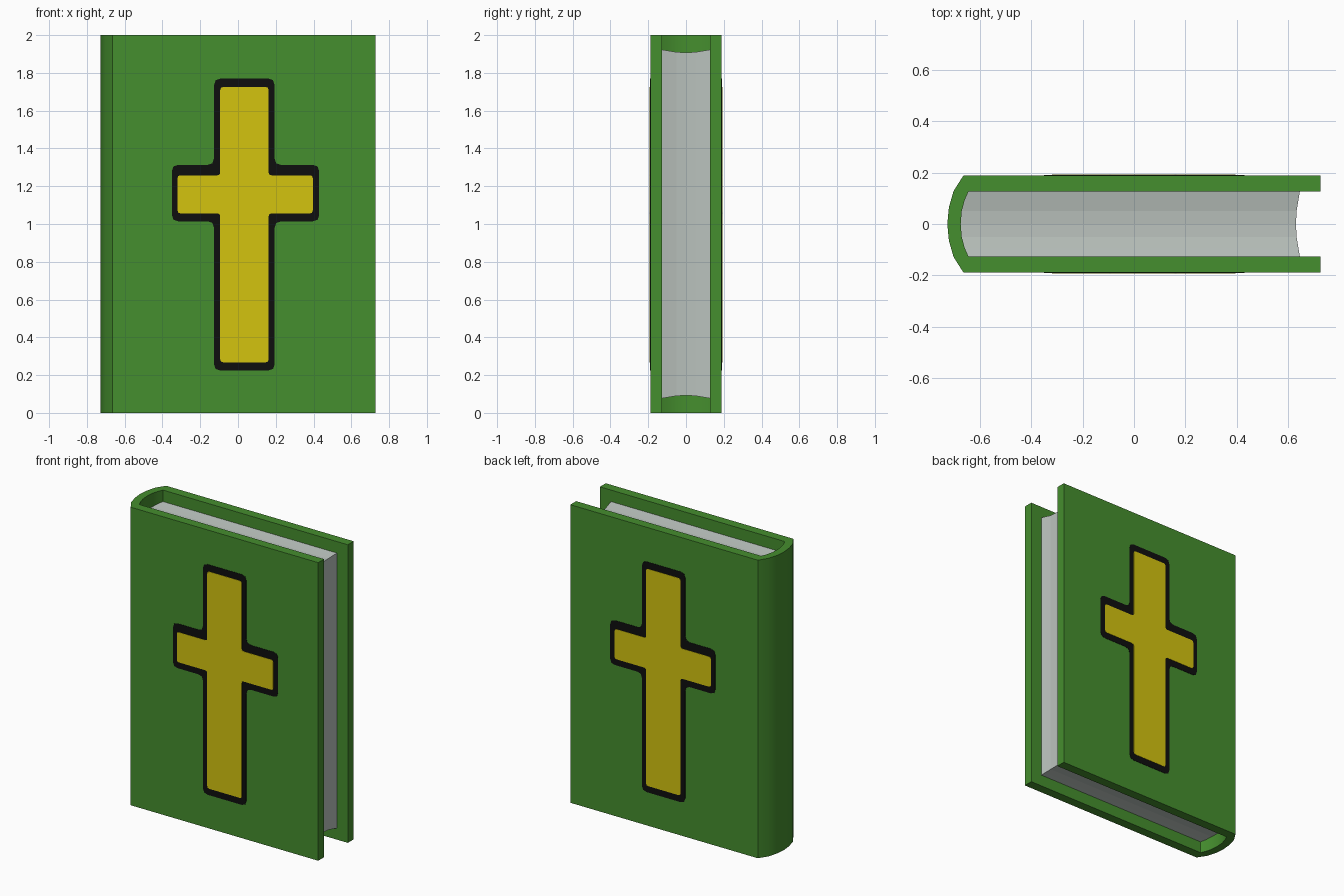
import bpy, bmesh, math
from mathutils import Vector

if "Cube" in bpy.data.objects:
    bpy.data.objects.remove(bpy.data.objects["Cube"])


def material(name, rgb):
    lin = [((c / 255 + 0.055) / 1.055) ** 2.4 for c in rgb]
    m = bpy.data.materials.new(name)
    m.diffuse_color = (*lin, 1)
    m.use_nodes = True
    m.node_tree.nodes["Principled BSDF"].inputs["Base Color"].default_value = m.diffuse_color
    return m


GREEN = material("cover green", (69, 142, 46))
PAPER = material("paper grey", (185, 193, 188))
BLACK = material("outline black", (14, 14, 14))
GOLD = material("cross yellow", (212, 196, 15))


def make_object(name, bm, mat):
    bmesh.ops.recalc_face_normals(bm, faces=bm.faces)
    mesh = bpy.data.meshes.new(name)
    bm.to_mesh(mesh)
    bm.free()
    mesh.materials.append(mat)
    ob = bpy.data.objects.new(name, mesh)
    bpy.context.collection.objects.link(ob)
    return ob


def mirrored(half):
    """Complete a half profile whose last point lies on y = 0."""
    return half + [(x, -y) for x, y in reversed(half[:-1])]


# Cover: one wrapped board with a rounded spine, extruded to full height
outer = mirrored([(0.727, -0.188), (-0.665, -0.188), (-0.703, -0.128),
                  (-0.721, -0.065), (-0.727, 0)])
inner = mirrored([(0.727, -0.126), (-0.645, -0.126), (-0.660, -0.092),
                  (-0.671, -0.050), (-0.675, 0)])
bm = bmesh.new()
a = [bm.verts.new((x, y, 0)) for x, y in outer]
b = [bm.verts.new((x, y, 0)) for x, y in inner]
base = [bm.faces.new((a[i], a[i + 1], b[i + 1], b[i])) for i in range(len(a) - 1)]
ext = bmesh.ops.extrude_face_region(bm, geom=base, use_keep_orig=True)
bmesh.ops.translate(bm, vec=(0, 0, 2),
                    verts=[v for v in ext["geom"] if isinstance(v, bmesh.types.BMVert)])
cover = make_object("cover", bm, GREEN)
bpy.context.view_layer.objects.active = cover
cover.select_set(True)
bpy.ops.object.shade_smooth_by_angle(angle=math.radians(35))

# Pages: rings through the thickness, hollowed slightly on three edges
bm = bmesh.new()
rings = []
for y, left, dip in [(-0.126, -0.645, 0), (-0.092, -0.660, 0.006), (-0.05, -0.671, 0.013),
                     (0, -0.675, 0.015), (0.05, -0.671, 0.013), (0.092, -0.660, 0.006),
                     (0.126, -0.645, 0)]:
    right, low, high = 0.646 - dip, 0.077 + dip, 1.923 - dip
    rings.append([bm.verts.new(p) for p in ((left, y, low), (right, y, low),
                                            (right, y, high), (left, y, high))])
for r, s in zip(rings, rings[1:]):
    for i in range(4):
        j = (i + 1) % 4
        bm.faces.new((r[i], r[j], s[j], s[i]))
bm.faces.new(rings[0])
bm.faces.new(rings[-1])
make_object("pages", bm, PAPER)


def cross_outline(x, z, c):
    """Cross from four x and four z limits, corners rounded by c."""
    pts = [(x[1], z[0]), (x[2], z[0]), (x[2], z[1]), (x[3], z[1]), (x[3], z[2]), (x[2], z[2]),
           (x[2], z[3]), (x[1], z[3]), (x[1], z[2]), (x[0], z[2]), (x[0], z[1]), (x[1], z[1])]
    pts = [Vector(p) for p in pts]
    out = []
    for i, p in enumerate(pts):
        d0 = (pts[i - 1] - p).normalized() * c
        d1 = (pts[(i + 1) % 12] - p).normalized() * c
        out += [p + d0, p + (d0 + d1) * 0.25, p + d1]
    return out


def plate(name, outline, side, thick, mat):
    bm = bmesh.new()
    y = side * 0.187
    face = bm.faces.new([bm.verts.new((p.x, y, p.y)) for p in outline])
    ext = bmesh.ops.extrude_face_region(bm, geom=[face], use_keep_orig=True)
    bmesh.ops.translate(bm, vec=(0, side * thick, 0),
                        verts=[v for v in ext["geom"] if isinstance(v, bmesh.types.BMVert)])
    make_object(name, bm, mat)


# Cross emblem on both boards: black border plate with a yellow plate above
border = cross_outline((-0.35, -0.127, 0.194, 0.43), (0.224, 1.014, 1.313, 1.77), 0.034)
fill = cross_outline((-0.32, -0.094, 0.162, 0.396), (0.268, 1.056, 1.258, 1.725), 0.015)
for label, side in (("front", -1), ("back", 1)):
    plate(label + "_cross_border", border, side, 0.003, BLACK)
    plate(label + "_cross_fill", fill, side, 0.005, GOLD)
